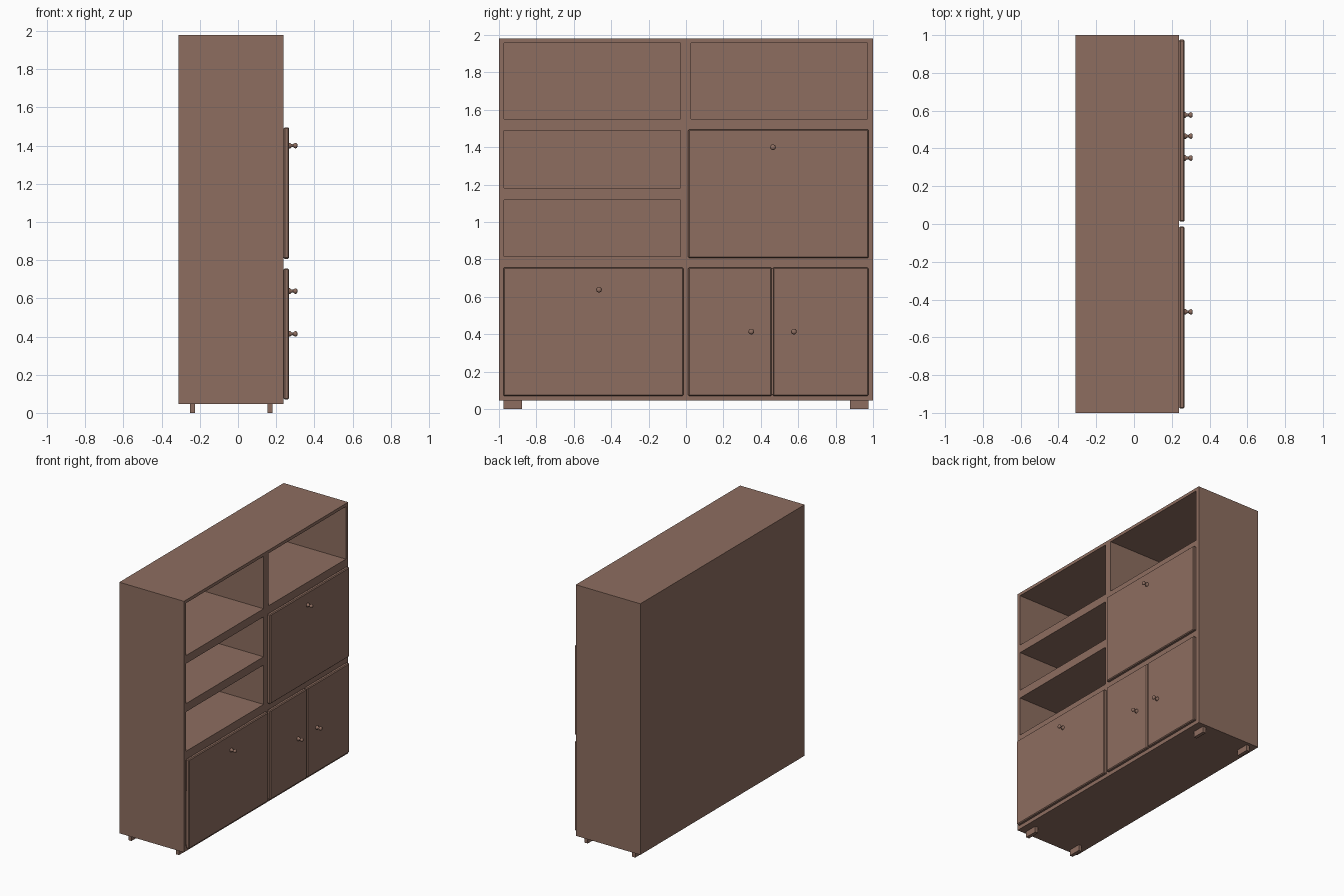
import bpy, bmesh, math
from mathutils import Vector

if "Cube" in bpy.data.objects:
    bpy.data.objects.remove(bpy.data.objects["Cube"])

wood = bpy.data.materials.new("brown_wood")
wood.diffuse_color = (0.27, 0.155, 0.117, 1)
wood.use_nodes = True
wood.node_tree.nodes["Principled BSDF"].inputs["Base Color"].default_value = wood.diffuse_color


def finish(name, bm):
    bmesh.ops.recalc_face_normals(bm, faces=bm.faces)
    me = bpy.data.meshes.new(name)
    bm.to_mesh(me)
    bm.free()
    me.materials.append(wood)
    ob = bpy.data.objects.new(name, me)
    bpy.context.collection.objects.link(ob)
    return ob


def box(name, x, y, z, bevel=0):
    bm = bmesh.new()
    bmesh.ops.create_cube(bm, size=1)
    for v in bm.verts:
        v.co = Vector([(r[0] + r[1]) / 2 + c * (r[1] - r[0]) for c, r in zip(v.co, (x, y, z))])
    if bevel:
        bmesh.ops.bevel(bm, geom=bm.edges[:], offset=bevel, segments=1, affect='EDGES')
    return finish(name, bm)


def knob(name, y, z):
    # Turned profile: (distance from door, radius)
    prof = [(-0.002, 0.015), (0.006, 0.015), (0.013, 0.008), (0.022, 0.007),
            (0.027, 0.012), (0.034, 0.015), (0.040, 0.013), (0.044, 0.007)]
    n = 16
    bm = bmesh.new()
    rings = [[bm.verts.new((0.267 + d, y + r * math.cos(2 * math.pi * i / n),
                            z + r * math.sin(2 * math.pi * i / n))) for i in range(n)]
             for d, r in prof]
    for a, b in zip(rings, rings[1:]):
        for i in range(n):
            bm.faces.new((a[i], a[(i + 1) % n], b[(i + 1) % n], b[i]))
    bm.faces.new(rings[0])
    bm.faces.new(rings[-1])
    ob = finish(name, bm)
    bpy.ops.object.select_all(action='DESELECT')
    bpy.context.view_layer.objects.active = ob
    ob.select_set(True)
    bpy.ops.object.shade_smooth_by_angle(angle=math.radians(50))


# Cabinet carcass with compartments cut from the front
cabinet = box("cabinet", (-0.311, 0.239), (-1, 1), (0.046, 1.98))
left, right = (-0.973, -0.03), (0.028, 0.971)
compartments = [(left, (1.552, 1.956)), (right, (1.552, 1.956)),
                (left, (1.182, 1.49)), (left, (0.815, 1.118)),
                (right, (0.815, 1.485)),
                (left, (0.08, 0.748)), (right, (0.08, 0.748))]
for y, z in compartments:
    cutter = box("cutter", (-0.29, 0.4), y, z)
    cutter.hide_render = True
    mod = cabinet.modifiers.new("compartment", 'BOOLEAN')
    mod.operation, mod.solver, mod.object = 'DIFFERENCE', 'EXACT', cutter
    bpy.context.view_layer.objects.active = cabinet
    bpy.ops.object.modifier_apply(modifier=mod.name)
    bpy.data.objects.remove(cutter)

# Doors and drop fronts: name, y range, z range, knob position
doors = [("upper_drop_front", (0.012, 0.976), (0.807, 1.496), (0.465, 1.40)),
         ("lower_drop_front", (-0.977, -0.013), (0.07, 0.757), (-0.465, 0.638)),
         ("lower_door_left", (0.012, 0.459), (0.07, 0.757), (0.349, 0.414)),
         ("lower_door_right", (0.464, 0.976), (0.07, 0.757), (0.577, 0.414))]
for name, y, z, k in doors:
    box(name, (0.239, 0.267), y, z, 0.006)
    knob(name + "_knob", *k)

# Feet
for px, x in (("back", (-0.251, -0.225)), ("front", (0.154, 0.18))):
    for py, y in (("left", (-0.976, -0.876)), ("right", (0.876, 0.976))):
        box(f"{px}_{py}_foot", x, y, (0, 0.046))
